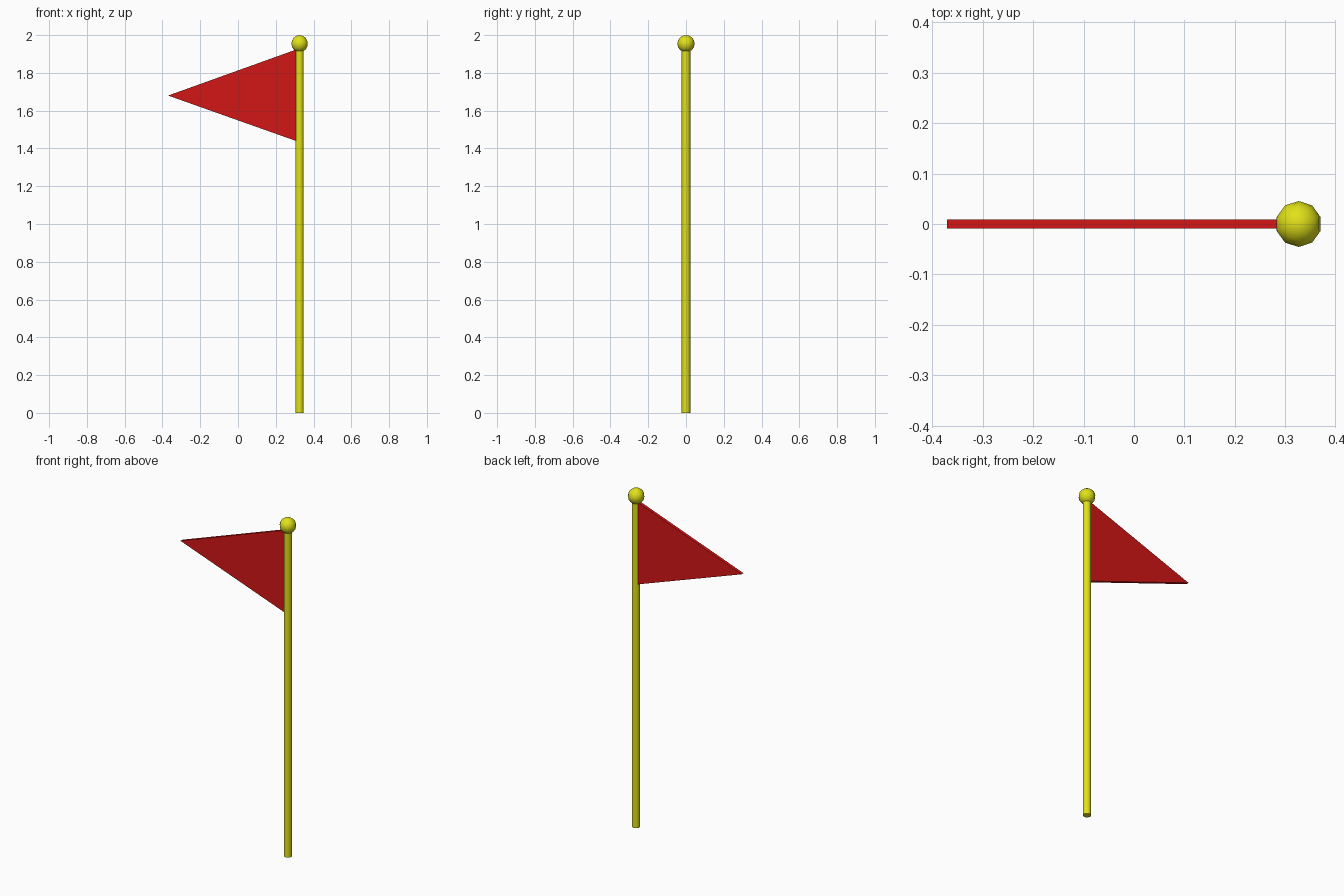
import bpy, bmesh

if "Cube" in bpy.data.objects:
    bpy.data.objects.remove(bpy.data.objects["Cube"])

POLE_X = 0.326
BALL_R = 0.0455


def material(name, color):
    m = bpy.data.materials.new(name)
    m.diffuse_color = color
    m.use_nodes = True
    m.node_tree.nodes["Principled BSDF"].inputs["Base Color"].default_value = m.diffuse_color
    return m


yellow = material("yellow_paint", (0.75, 0.75, 0.01, 1))
red = material("red_cloth", (0.65, 0.008, 0.008, 1))


def finish(name, bm, mat, smooth=False):
    bmesh.ops.recalc_face_normals(bm, faces=bm.faces)
    for f in bm.faces:
        f.smooth = smooth and len(f.verts) <= 4
    me = bpy.data.meshes.new(name)
    bm.to_mesh(me)
    bm.free()
    me.materials.append(mat)
    ob = bpy.data.objects.new(name, me)
    bpy.context.collection.objects.link(ob)
    return ob


# Pole: slim cylinder running up into the ball
bm = bmesh.new()
bmesh.ops.create_cone(bm, cap_ends=True, segments=10,
                      radius1=0.0225, radius2=0.0225, depth=1.94)
pole = finish("pole", bm, yellow, smooth=True)
pole.location = (POLE_X, 0, 0.97)

# Ball finial
bm = bmesh.new()
bmesh.ops.create_uvsphere(bm, u_segments=10, v_segments=8, radius=BALL_R)
ball = finish("ball_finial", bm, yellow, smooth=True)
ball.location = (POLE_X, 0, 2 - BALL_R)

# Pennant: triangle profile extruded to a thin slab
bm = bmesh.new()
profile = [(-0.37, 1.68), (0.312, 1.438), (0.312, 1.925)]
face = bm.faces.new([bm.verts.new((x, -0.009, z)) for x, z in profile])
ext = bmesh.ops.extrude_face_region(bm, geom=[face])
bmesh.ops.translate(bm, vec=(0, 0.018, 0),
                    verts=[v for v in ext["geom"] if isinstance(v, bmesh.types.BMVert)])
finish("pennant", bm, red)
